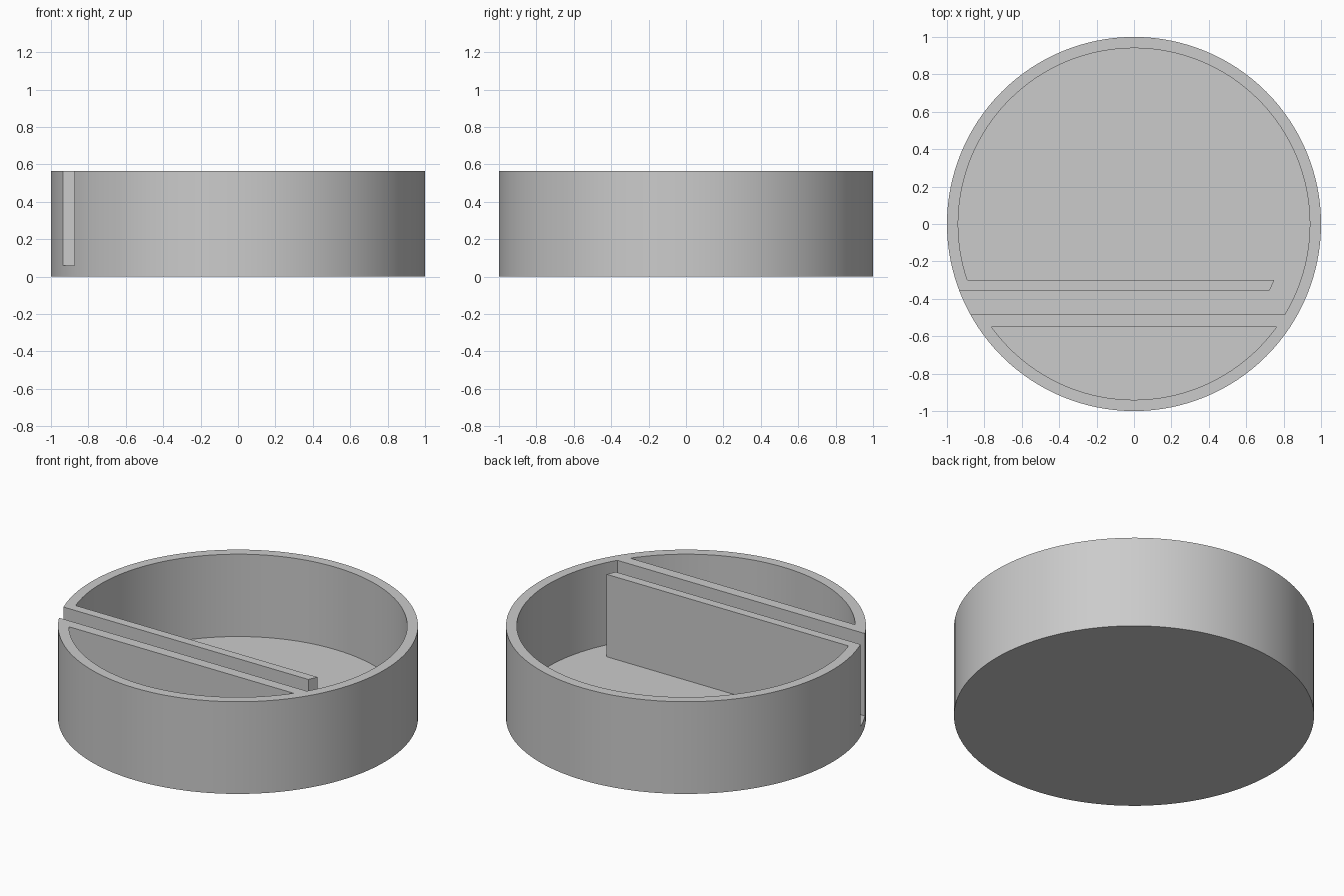
import bpy
import bmesh
from math import sin, cos, pi, asin, sqrt

if "Cube" in bpy.data.objects:
    bpy.data.objects.remove(bpy.data.objects["Cube"])

HEIGHT, FLOOR = 0.565, 0.06
OUTER, INNER = 1.0, 0.94
SEGMENTS = 128

grey = bpy.data.materials.new("light grey plastic")
grey.use_nodes = True
colour = (0.6, 0.6, 0.6, 1)
grey.diffuse_color = colour
grey.node_tree.nodes["Principled BSDF"].inputs["Base Color"].default_value = colour


def arc(radius, start, end, steps):
    """Points along an arc, both ends included."""
    angles = [start + (end - start) * i / steps for i in range(steps + 1)]
    return [(radius * cos(a), radius * sin(a)) for a in angles]


def prism(name, outline, bottom, top):
    """Upright solid from a counterclockwise outline."""
    bm = bmesh.new()
    base = bm.faces.new([bm.verts.new((x, y, bottom)) for x, y in outline])
    grown = bmesh.ops.extrude_face_region(bm, geom=[base])
    verts = [g for g in grown["geom"] if isinstance(g, bmesh.types.BMVert)]
    bmesh.ops.translate(bm, verts=verts, vec=(0, 0, top - bottom))
    bmesh.ops.recalc_face_normals(bm, faces=bm.faces)
    mesh = bpy.data.meshes.new(name)
    bm.to_mesh(mesh)
    bm.free()
    mesh.materials.append(grey)
    obj = bpy.data.objects.new(name, mesh)
    bpy.context.collection.objects.link(obj)
    return obj


# Solid round body
dish = prism("round_dish", arc(OUTER, 0, 2 * pi, SEGMENTS)[:-1], 0, HEIGHT)

# Main chamber, joined round the free end of the inner wall to the open slot
slot_front, slot_back, wall_back = -0.485, -0.355, -0.30
chamber = arc(INNER, asin(slot_front / INNER), pi - asin(wall_back / INNER), 96)
chamber += [(0.75, wall_back), (0.725, slot_back),
            (-1.1, slot_back), (-1.1, slot_front)]

# Front pocket behind the curved rim
pocket_angle = asin(-0.55 / INNER)
pocket = arc(INNER, -pi - pocket_angle, pocket_angle, 48)

cutters = [prism("chamber_cutter", chamber, FLOOR, 1),
           prism("pocket_cutter", pocket, FLOOR, 1)]

# Hollow out the body
bpy.ops.object.select_all(action="DESELECT")
bpy.context.view_layer.objects.active = dish
dish.select_set(True)
for cutter in cutters:
    cut = dish.modifiers.new(cutter.name, "BOOLEAN")
    cut.operation = "DIFFERENCE"
    cut.solver = "EXACT"
    cut.object = cutter
    bpy.ops.object.modifier_apply(modifier=cut.name)
    bpy.data.objects.remove(cutter)

bpy.ops.object.shade_smooth_by_angle(angle=pi / 6)
